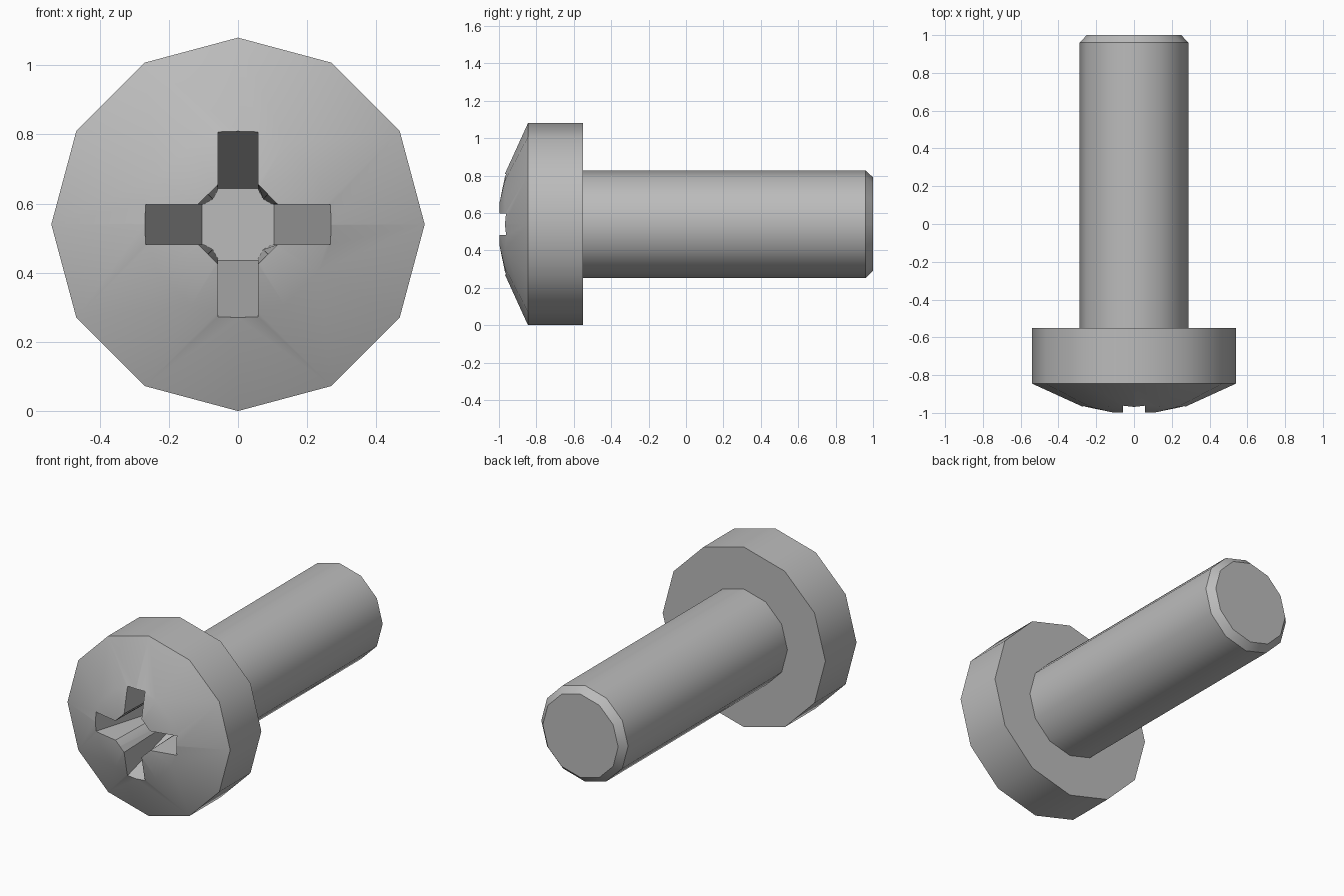
import bpy, bmesh, math

cube = bpy.data.objects.get("Cube")
if cube:
    bpy.data.objects.remove(cube, do_unlink=True)

AXIS_Z = 0.54
SIDES = 12

steel = bpy.data.materials.new("grey_steel")
steel.use_nodes = True
colour = (0.5, 0.5, 0.5, 1)
steel.diffuse_color = colour
steel.node_tree.nodes["Principled BSDF"].inputs["Base Color"].default_value = colour


def loft(name, rings):
    """Skin closed rings of (x, y, z) points and cap both ends."""
    bm = bmesh.new()
    loops = [[bm.verts.new(p) for p in ring] for ring in rings]
    for a, b in zip(loops, loops[1:]):
        n = len(a)
        for i in range(n):
            j = (i + 1) % n
            bm.faces.new((a[i], a[j], b[j], b[i]))
    bm.faces.new(loops[0])
    bm.faces.new(loops[-1])
    bmesh.ops.remove_doubles(bm, verts=bm.verts, dist=0.0001)
    bmesh.ops.recalc_face_normals(bm, faces=bm.faces)
    mesh = bpy.data.meshes.new(name)
    bm.to_mesh(mesh)
    bm.free()
    mesh.materials.append(steel)
    obj = bpy.data.objects.new(name, mesh)
    bpy.context.collection.objects.link(obj)
    return obj


def circle(r, y):
    steps = [math.tau * i / SIDES for i in range(SIDES)]
    return [(r * math.sin(a), y, AXIS_Z + r * math.cos(a)) for a in steps]


def cross(y, arm, corner, middle, w=0.058):
    """Four-armed outline with bevelled inner corners."""
    quadrant = [(arm, w), (corner, w), (middle, middle), (w, corner), (w, arm)]
    points = []
    for _ in range(4):
        points += [(x, y, AXIS_Z + z) for x, z in quadrant]
        quadrant = [(-z, x) for x, z in quadrant]
    return points


# Domed head, shank and bevelled tip as one turned profile
profile = [(0.01, -1), (0.13, -0.997), (0.27, -0.968), (0.54, -0.845),
           (0.54, -0.55), (0.288, -0.55), (0.288, 0.96), (0.25, 1)]
screw = loft("screw_body", [circle(r, y) for r, y in profile])

# Tapered cross recess cut into the head
cutter = loft("recess_cutter", [cross(-1.05, 0.294, 0.117, 0.0875),
                                cross(-0.42, 0.104, 0.1, 0.073)])
cutter.hide_render = True
cut = screw.modifiers.new("cross_recess", "BOOLEAN")
cut.operation = "DIFFERENCE"
cut.solver = "EXACT"
cut.object = cutter

bpy.ops.object.select_all(action="DESELECT")
screw.select_set(True)
bpy.context.view_layer.objects.active = screw
bpy.ops.object.modifier_apply(modifier=cut.name)
bpy.data.objects.remove(cutter, do_unlink=True)
bpy.ops.object.shade_smooth_by_angle(angle=math.radians(31))
